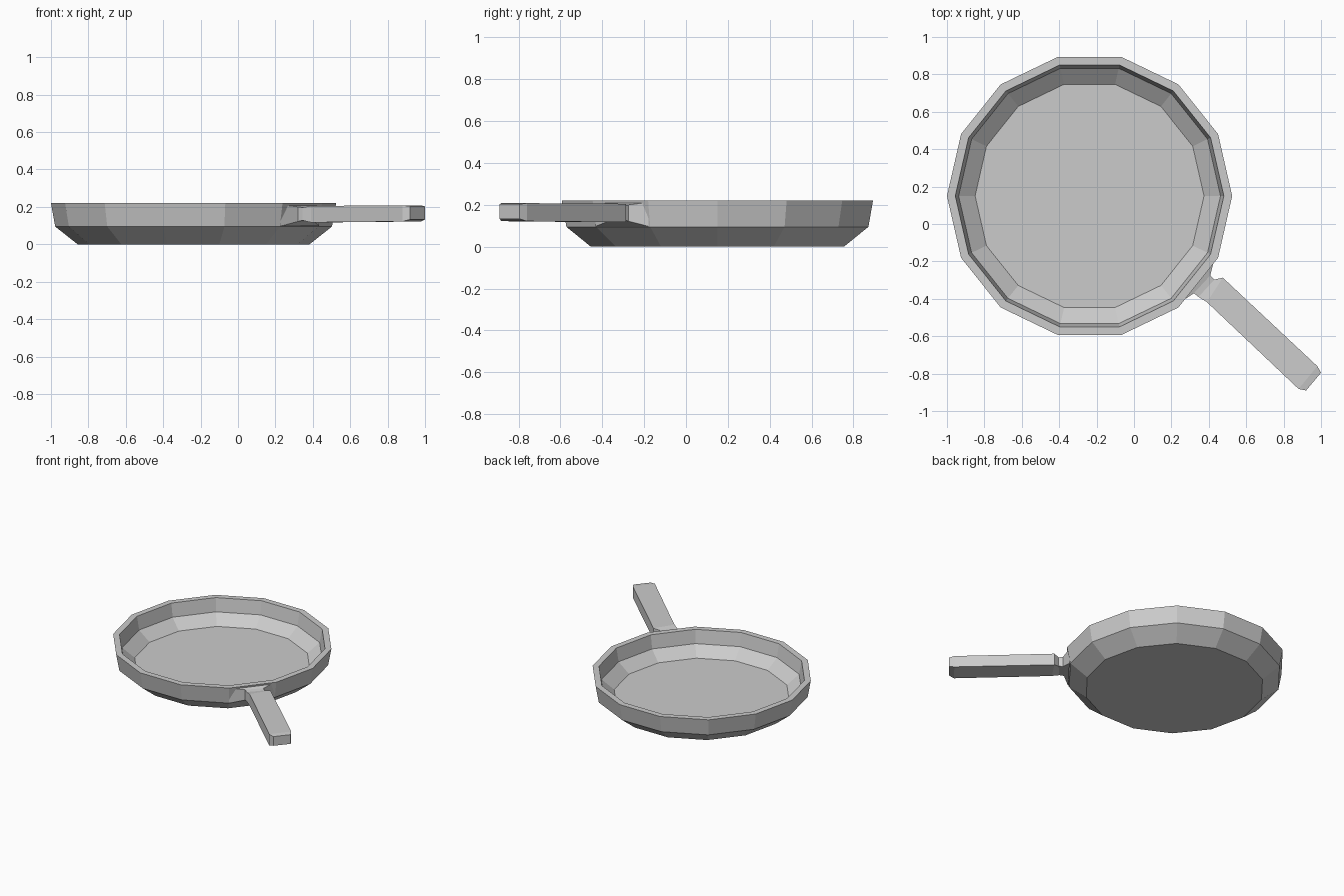
import bpy, bmesh
from math import cos, sin, pi

if "Cube" in bpy.data.objects:
    bpy.data.objects.remove(bpy.data.objects["Cube"])

SIDES = 14
CX, CY = -0.2375, 0.15


def loft(name, rings):
    """Skin a list of closed point rings and cap both ends."""
    bm = bmesh.new()
    loops = [[bm.verts.new(p) for p in ring] for ring in rings]
    n = len(loops[0])
    for a, b in zip(loops, loops[1:]):
        for i in range(n):
            j = (i + 1) % n
            bm.faces.new((a[i], a[j], b[j], b[i]))
    bm.faces.new(loops[0])
    bm.faces.new(loops[-1])
    bmesh.ops.recalc_face_normals(bm, faces=bm.faces)
    mesh = bpy.data.meshes.new(name)
    bm.to_mesh(mesh)
    bm.free()
    obj = bpy.data.objects.new(name, mesh)
    bpy.context.collection.objects.link(obj)
    return obj


def circle(r, z):
    return [(CX + r * cos(2 * pi * i / SIDES), CY + r * sin(2 * pi * i / SIDES), z)
            for i in range(SIDES)]


def section(x0, y0, x1, y1, z0, z1):
    return [(x0, y0, z0), (x1, y1, z0), (x1, y1, z1), (x0, y0, z1)]


# Pan body: outside wall up to the rim, then down the inside to the floor
profile = [(0.62, 0), (0.74, 0.095), (0.7625, 0.22),
           (0.718, 0.22), (0.70, 0.12), (0.612, 0.05)]
loft("pan_body", [circle(r, z) for r, z in profile])

# Handle: flared mount on one wall facet, narrow neck, flat tapered grip
handle = [
    (0.432, -0.178, 0.228, -0.432, 0.097, 0.212),
    (0.408, -0.275, 0.320, -0.370, 0.122, 0.200),
    (0.430, -0.297, 0.345, -0.390, 0.128, 0.197),
    (0.475, -0.287, 0.390, -0.418, 0.117, 0.205),
    (0.980, -0.760, 0.880, -0.882, 0.122, 0.208),
    (1.000, -0.795, 0.920, -0.890, 0.133, 0.203),
]
loft("handle", [section(*s) for s in handle])
